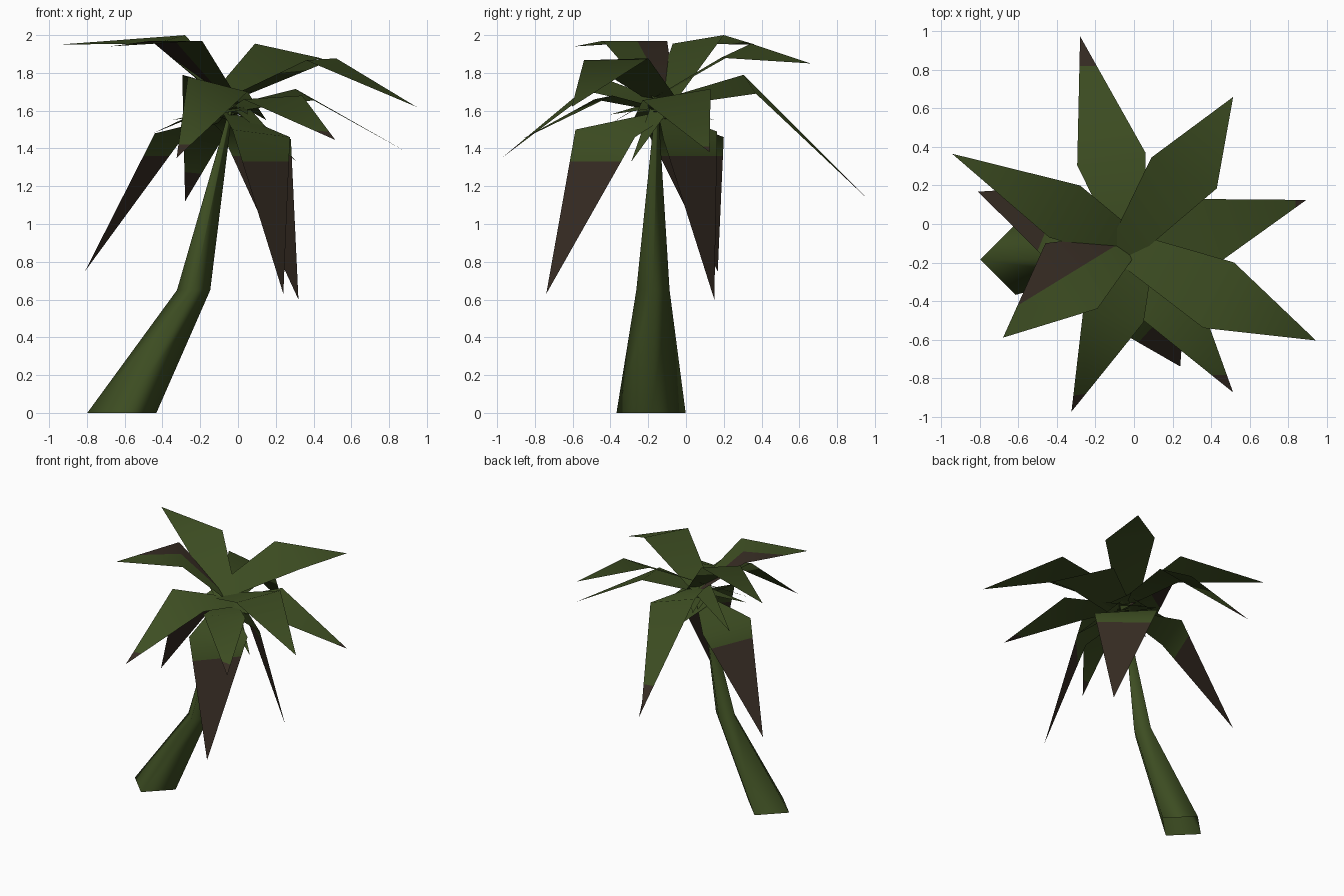
import bpy
import bmesh
from mathutils import Vector

cube = bpy.data.objects.get("Cube")
if cube:
    bpy.data.objects.remove(cube, do_unlink=True)


def make_material(name, rgb):
    mat = bpy.data.materials.new(name)
    mat.use_nodes = True
    colour = (*rgb, 1.0)
    mat.diffuse_color = colour
    bsdf = mat.node_tree.nodes["Principled BSDF"]
    bsdf.inputs["Base Color"].default_value = colour
    bsdf.inputs["Roughness"].default_value = 0.9
    return mat


green = make_material("palm_green", (0.047, 0.075, 0.016))
brown = make_material("withered_brown", (0.037, 0.025, 0.017))


def add_object(name, bm, mats):
    mesh = bpy.data.meshes.new(name)
    bm.to_mesh(mesh)
    bm.free()
    for mat in mats:
        mesh.materials.append(mat)
    obj = bpy.data.objects.new(name, mesh)
    bpy.context.collection.objects.link(obj)
    return obj


# Leaning four-sided trunk, open at the foot: ring centre and radius
def make_trunk():
    bm = bmesh.new()
    sections = [((-0.615, -0.185, 0), 0.183),
                ((-0.235, -0.175, 0.65), 0.088),
                ((-0.035, -0.155, 1.62), 0.008)]
    rings = []
    for centre, r in sections:
        offsets = [(r, 0, 0), (0, r, 0), (-r, 0, 0), (0, -r, 0)]
        rings.append([bm.verts.new(Vector(centre) + Vector(o)) for o in offsets])
    for low, high in zip(rings, rings[1:]):
        for i in range(4):
            j = (i + 1) % 4
            bm.faces.new((low[i], low[j], high[j], high[i])).smooth = True
    add_object("trunk", bm, [green])


# One kite-shaped leaf: root, two shoulders and a tip, folded at the shoulders.
# The part in front of the cut plane is brown.
def make_leaf(name, root, side_a, side_b, tip, cut=None):
    bm = bmesh.new()
    r, a, b, t = [bm.verts.new(p) for p in (root, side_a, side_b, tip)]
    inner = bm.faces.new((r, a, b))
    bm.faces.new((a, t, b))
    bm.normal_update()
    if inner.normal.z < 0:
        bmesh.ops.reverse_faces(bm, faces=bm.faces[:])
    if cut:
        point, normal = Vector(cut[0]), Vector(cut[1])
        bmesh.ops.bisect_plane(bm, geom=bm.verts[:] + bm.edges[:] + bm.faces[:],
                               dist=1e-5, plane_co=point, plane_no=normal)
        for f in bm.faces:
            if (f.calc_center_median() - point).dot(normal) > 0:
                f.material_index = 1
    for f in bm.faces:
        f.smooth = True
    add_object(name, bm, [green, brown])


def below(z):
    return (0, 0, z), (0, 0, -1)


make_trunk()

# Raised crown leaves; their long roots cross over behind the centre
make_leaf("leaf_back_left", (-0.28, -0.42, 1.52),
          (0.09, 0.345, 1.955), (0.43, 0.185, 1.88), (0.515, 0.66, 1.85))
make_leaf("leaf_left_front", (-0.45, 0.08, 1.48),
          (0.52, -0.2, 1.877), (0.36, -0.54, 1.867), (0.945, -0.605, 1.62))
make_leaf("leaf_right_back", (0.31, -0.29, 1.33),
          (-0.28, 0.2, 2.0), (-0.44, -0.07, 1.955), (-0.945, 0.365, 1.95))
make_leaf("leaf_right_front", (0.1, -0.03, 1.5),
          (-0.46, -0.1, 1.97), (-0.19, -0.44, 1.97), (-0.68, -0.59, 1.94),
          ((-0.19, -0.17, 0), (-0.52, 0.85, 0)))

# Spreading leaves with withered tips
make_leaf("leaf_back", (0.05, -0.4, 1.58),
          (-0.295, 0.305, 1.79), (0.06, 0.37, 1.69), (-0.28, 0.975, 1.12),
          ((0, 0.82, 0), (0, 1, 0)))
make_leaf("leaf_left", (-0.35, -0.28, 1.55),
          (0.305, 0.13, 1.715), (0.4, -0.23, 1.655), (0.895, 0.125, 1.38),
          ((0.84, 0, 0), (1, 0, 0)))
make_leaf("leaf_front_left", (-0.13, 0.1, 1.55),
          (0.03, -0.485, 1.66), (0.34, -0.39, 1.68), (0.515, -0.875, 1.445),
          ((0, -0.785, 0), (0, -1, 0)))
make_leaf("leaf_front", (0.15, 0.15, 1.55),
          (-0.265, -0.46, 1.78), (0.05, -0.51, 1.70), (-0.325, -0.975, 1.35),
          below(1.42))

# Drooping, mostly withered leaves
make_leaf("drooping_leaf_right", (0.05, -0.17, 1.6),
          (-0.29, 0.2, 1.46), (-0.44, -0.2, 1.48), (-0.81, 0.168, 0.75),
          below(1.36))
make_leaf("drooping_leaf_left", (-0.2, -0.15, 1.6),
          (-0.09, 0.165, 1.49), (0.28, -0.12, 1.45), (0.32, 0.15, 0.6),
          below(1.36))
make_leaf("drooping_leaf_front", (-0.1, -0.02, 1.62),
          (-0.03, -0.585, 1.5), (0.275, -0.27, 1.46), (0.24, -0.74, 0.63),
          below(1.33))
